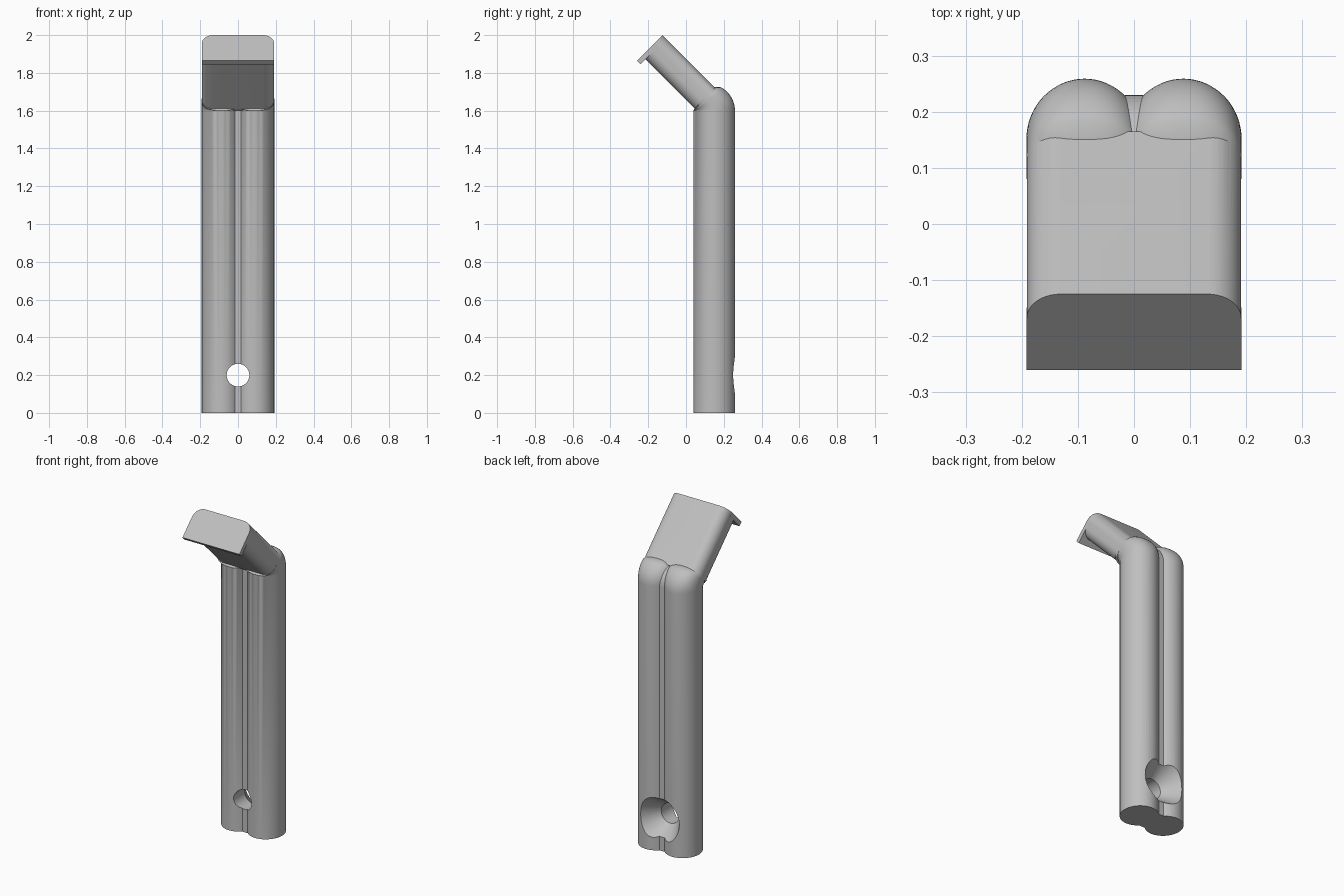
import bpy, bmesh, math

cube = bpy.data.objects.get("Cube")
if cube:
    bpy.data.objects.remove(cube)

grey = bpy.data.materials.new("plain_grey")
grey.use_nodes = True
COLOR = (0.52, 0.52, 0.52, 1)
grey.diffuse_color = COLOR
grey.node_tree.nodes["Principled BSDF"].inputs["Base Color"].default_value = COLOR

PIVOT_Y, BEND_Z, DEPTH = 0.037, 1.6, 0.222
HALF = math.sqrt(0.5)


def loft(name, rings):
    """Skin a closed solid through rings with equal point counts."""
    bm = bmesh.new()
    loops = [[bm.verts.new(p) for p in ring] for ring in rings]
    n = len(loops[0])
    for a, b in zip(loops, loops[1:]):
        for i in range(n):
            j = (i + 1) % n
            bm.faces.new((a[i], a[j], b[j], b[i]))
    bm.faces.new(loops[0][::-1])
    bm.faces.new(loops[-1])
    bmesh.ops.recalc_face_normals(bm, faces=bm.faces)
    mesh = bpy.data.meshes.new(name)
    bm.to_mesh(mesh)
    bm.free()
    mesh.materials.append(grey)
    obj = bpy.data.objects.new(name, mesh)
    bpy.context.collection.objects.link(obj)
    return obj


def combine(target, other, operation):
    mod = target.modifiers.new(operation, "BOOLEAN")
    mod.operation = operation
    mod.solver = "EXACT"
    mod.object = other
    other.hide_render = True
    bpy.context.view_layer.objects.active = target
    bpy.ops.object.modifier_apply(modifier=mod.name)
    bpy.data.objects.remove(other)


def bend(x, radius, angle, z):
    return (x, PIVOT_Y + radius * math.cos(angle), z + radius * math.sin(angle))


def superpow(v, e):
    return math.copysign(abs(v) ** e, v)


# Stations up the post: angle, outer depth, squareness, height
stations = [(0, DEPTH, 1, 0), (0, DEPTH, 1, BEND_Z)]
STEPS = 10
for k in range(1, STEPS + 1):
    f = k / STEPS
    stations.append((math.radians(40.3) * f, DEPTH - 0.03 * f * f, 1 - 0.2 * f, BEND_Z))
stations.append((math.radians(48.7), 0.166, 0.75, BEND_Z))


def tube(name, side):
    rings = []
    for angle, outer, power, z in stations:
        ring = []
        for i in range(64):
            t = math.tau * i / 64
            x = 0.088 + 0.104 * superpow(math.cos(t), power)
            r = outer * (0.505 + 0.495 * superpow(math.sin(t), power))
            ring.append(bend(side * x, r, angle, z))
        rings.append(ring)
    return loft(name, rings)


def web():
    rings = []
    for angle, outer, _, z in stations[:-1]:
        near, far = 0.03, outer - 0.029
        rings.append([bend(x, r, angle, z) for x, r in
                      ((-0.016, near), (0.016, near), (0.016, far), (-0.016, far))])
    return loft("centre_web", rings)


def tilted(x, n, d):
    """Point in the 45 degree frame of the head: n is thickness, d is length."""
    return (x, (n - d) * HALF, (n + d) * HALF)


def rounded(hx, low, high, r, seg=10):
    pts = []
    corners = ((hx - r, high - r), (r - hx, high - r), (r - hx, low + r), (hx - r, low + r))
    for q, (cx, cn) in enumerate(corners):
        for i in range(seg + 1):
            a = math.pi / 2 * (q + i / seg)
            pts.append((cx + r * math.cos(a), cn + r * math.sin(a)))
    return pts


# Twin-tube post with a joining web
body = tube("bent_post", 1)
combine(body, tube("right_tube", -1), "UNION")
combine(body, web(), "UNION")

# Slanted head slab
section = rounded(0.191, 1.172, 1.326, 0.06)
slab = loft("head_slab", [[tilted(x, n, d) for x, n in section] for d in (1.093, 1.5026)])
combine(body, slab, "UNION")

# Square lip under the end of the head
corners = ((-0.1912, 1.135), (0.1912, 1.135), (0.1912, 1.264), (-0.1912, 1.264))
lip = loft("head_lip", [[tilted(x, n, d) for x, n in corners] for d in (1.4746, 1.5026)])
combine(body, lip, "UNION")

# Screw hole with a wide countersink at the back
profile = ((0.0, 0.06), (0.152, 0.06), (0.25, 0.13), (0.3, 0.166))
hole = loft("hole_cutter", [[(r * math.cos(math.tau * i / 48), y, 0.2 + r * math.sin(math.tau * i / 48))
                             for i in range(48)] for y, r in profile])
combine(body, hole, "DIFFERENCE")

# Smooth curved walls, keep creases sharp
bpy.ops.object.select_all(action="DESELECT")
body.select_set(True)
bpy.context.view_layer.objects.active = body
bpy.ops.object.shade_smooth_by_angle(angle=math.radians(30))
